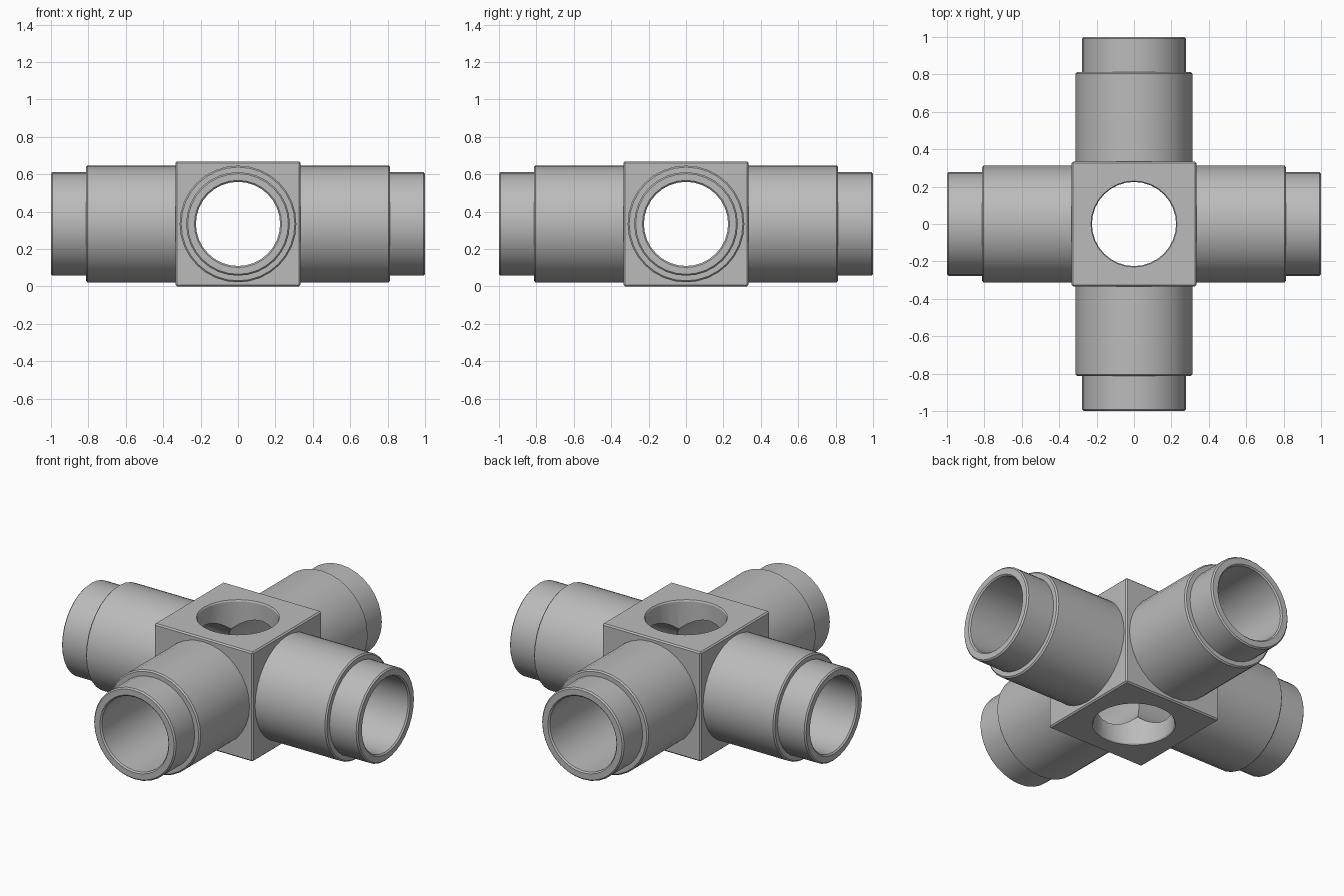
import bpy, bmesh
from math import pi, cos, sin
from mathutils import Matrix, Vector

cube = bpy.data.objects.get("Cube")
if cube:
    bpy.data.objects.remove(cube, do_unlink=True)

SEGMENTS = 32
HALF = 0.334          # half width of the hub
BORE = 0.225          # inner radius of every opening
PIPE, SPIGOT = 0.312, 0.277
STEP, END = 0.813, 1.0
EDGE = 0.008
CENTRE = Matrix.Translation((0, 0, HALF))

grey = bpy.data.materials.new("plain grey")
grey.use_nodes = True
colour = (0.5, 0.5, 0.5, 1)
grey.diffuse_color = colour
grey.node_tree.nodes["Principled BSDF"].inputs["Base Color"].default_value = colour


def make_object(name, bm, matrix):
    bmesh.ops.recalc_face_normals(bm, faces=bm.faces)
    bm.transform(matrix)
    mesh = bpy.data.meshes.new(name)
    bm.to_mesh(mesh)
    bm.free()
    mesh.materials.append(grey)
    obj = bpy.data.objects.new(name, mesh)
    bpy.context.collection.objects.link(obj)
    return obj


def lathe(name, profile, matrix, capped=False):
    """Spin (radius, height) points around z."""
    bm = bmesh.new()
    rings = []
    for r, h in profile:
        angles = [2 * pi * i / SEGMENTS for i in range(SEGMENTS)]
        rings.append([bm.verts.new((r * cos(a), r * sin(a), h)) for a in angles])
    for low, high in zip(rings, rings[1:]):
        for i in range(SEGMENTS):
            j = (i + 1) % SEGMENTS
            bm.faces.new((low[i], low[j], high[j], high[i]))
    if capped:
        bm.faces.new(rings[0])
        bm.faces.new(rings[-1])
    return make_object(name, bm, matrix)


def shade(obj):
    bpy.ops.object.select_all(action='DESELECT')
    obj.select_set(True)
    bpy.context.view_layer.objects.active = obj
    bpy.ops.object.shade_smooth_by_angle(angle=pi / 6)


def facing(direction):
    return CENTRE @ Vector(direction).to_track_quat('Z', 'Y').to_matrix().to_4x4()


# Hub block with softened edges
bm = bmesh.new()
bmesh.ops.create_cube(bm, size=2 * HALF)
bmesh.ops.bevel(bm, geom=bm.edges[:], offset=EDGE, segments=1, affect='EDGES')
hub = make_object("hub", bm, CENTRE)

# Three crossing bores; the vertical one has chamfered mouths
straight = [(BORE, -0.4), (BORE, 0.4)]
flare = [(BORE + 0.02, -HALF - 0.024), (BORE, -HALF + EDGE),
         (BORE, HALF - EDGE), (BORE + 0.02, HALF + 0.024)]
cutters = [lathe("bore_cutter", straight, facing((1, 0, 0)), True),
           lathe("bore_cutter", straight, facing((0, 1, 0)), True),
           lathe("bore_cutter", flare, CENTRE, True)]
bpy.context.view_layer.objects.active = hub
for cutter in cutters:
    cutter.hide_render = True
    mod = hub.modifiers.new("bore", 'BOOLEAN')
    mod.operation = 'DIFFERENCE'
    mod.solver = 'EXACT'
    mod.object = cutter
    bpy.ops.object.modifier_apply(modifier=mod.name)
for cutter in cutters:
    bpy.data.objects.remove(cutter, do_unlink=True)
shade(hub)

# Four stepped hollow pipes
pipe_profile = [
    (PIPE, HALF - 0.004), (PIPE, STEP - EDGE), (PIPE - EDGE, STEP),
    (SPIGOT, STEP), (SPIGOT, END - EDGE), (SPIGOT - EDGE, END),
    (BORE + EDGE, END), (BORE, END - EDGE), (BORE, HALF - 0.001)]
directions = {"left": (1, 0, 0), "right": (-1, 0, 0),
              "front": (0, -1, 0), "back": (0, 1, 0)}
for side, direction in directions.items():
    shade(lathe(side + "_pipe", pipe_profile, facing(direction)))
